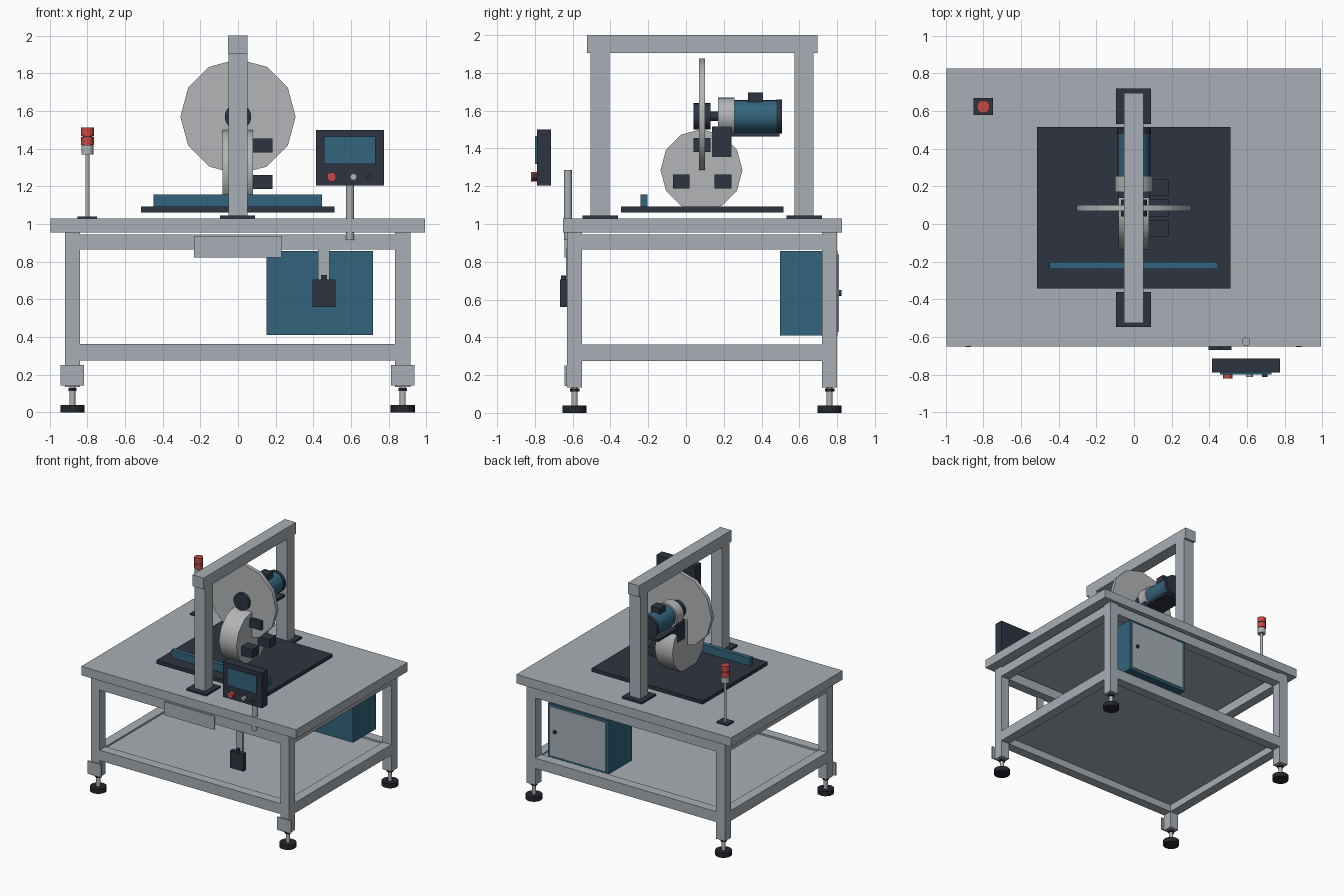
import bpy
import math

if "Cube" in bpy.data.objects:
    bpy.data.objects.remove(bpy.data.objects["Cube"])


def material(name, rgb):
    m = bpy.data.materials.new(name)
    m.diffuse_color = (*rgb, 1.0)
    m.use_nodes = True
    m.node_tree.nodes["Principled BSDF"].inputs["Base Color"].default_value = m.diffuse_color
    return m


GREY = material("painted_steel_grey", (0.39, 0.43, 0.46))
STEEL = material("bright_steel", (0.45, 0.46, 0.47))
DARK = material("dark_slate", (0.027, 0.034, 0.052))
BLACK = material("rubber_black", (0.017, 0.020, 0.026))
TEAL = material("machine_teal", (0.033, 0.130, 0.205))
RED = material("signal_red", (0.55, 0.065, 0.058))


def box(name, x, y, z, mat):
    """Box from (min, max) pairs on each axis."""
    bpy.ops.mesh.primitive_cube_add(size=1, location=[(a + b) / 2 for a, b in (x, y, z)])
    o = bpy.context.object
    o.scale = [b - a for a, b in (x, y, z)]
    bpy.ops.object.transform_apply(location=False, rotation=False, scale=True)
    o.name = name
    o.data.materials.append(mat)
    return o


def cyl(name, axis, centre, r, span, mat, sides=24):
    """Cylinder along an axis; centre holds the two other coordinates in order."""
    mid = (span[0] + span[1]) / 2
    i = "xyz".index(axis)
    loc = list(centre)
    loc.insert(i, mid)
    bpy.ops.mesh.primitive_cylinder_add(vertices=sides, radius=r, depth=span[1] - span[0], location=loc)
    o = bpy.context.object
    if sides == 12:  # put a vertex on the main directions
        o.rotation_euler.z = 0
    if axis == "x":
        o.rotation_euler = (0, math.pi / 2, 0)
    elif axis == "y":
        o.rotation_euler = (math.pi / 2, 0, 0)
    bpy.ops.object.transform_apply(location=False, rotation=True, scale=False)
    bpy.ops.object.shade_smooth_by_angle(angle=math.radians(40))
    o.name = name
    o.data.materials.append(mat)
    return o


# Table frame
box("table_top", (-0.995, 0.993), (-0.65, 0.825), (0.955, 1.03), GREY)
LEG_X = ((-0.92, -0.84), (0.835, 0.915))
LEG_Y = ((-0.63, -0.55), (0.72, 0.80))
for lx in LEG_X:
    for ly in LEG_Y:
        cx, cy = sum(lx) / 2, sum(ly) / 2
        box("table_leg", lx, ly, (0.135, 0.955), GREY)
        cyl("foot_stem", "z", (cx, cy), 0.016, (0.03, 0.14), STEEL, 16)
        cyl("foot_nut", "z", (cx, cy), 0.025, (0.112, 0.128), BLACK, 6)
        cyl("foot_pad", "z", (cx, cy), 0.064, (0, 0.038), BLACK)
    box("leg_plate", (cx - 0.063, cx + 0.063), (-0.642, -0.63), (0.143, 0.25), GREY)
for z in ((0.865, 0.945), (0.275, 0.362)):
    for ly in LEG_Y:
        box("long_rail", (-0.84, 0.835), ly, z, GREY)
    for lx in LEG_X:
        box("side_rail", lx, (-0.55, 0.72), z, GREY)
box("lower_shelf", (-0.86, 0.86), (-0.57, 0.74), (0.335, 0.348), GREY)

# Gantry
for cy in (-0.455, 0.625):
    box("gantry_post", (-0.05, 0.05), (cy - 0.05, cy + 0.05), (1.04, 1.905), GREY)
    box("gantry_foot", (-0.095, 0.09), (cy - 0.093, cy + 0.095), (1.03, 1.045), DARK)
box("gantry_beam", (-0.053, 0.05), (-0.525, 0.695), (1.905, 2.0), GREY)

# Work bed and fence
box("work_bed", (-0.515, 0.512), (-0.343, 0.515), (1.062, 1.092), DARK)
box("bed_fence", (-0.45, 0.447), (-0.24, -0.203), (1.092, 1.157), TEAL)

# Blade, hub, drum and its mounting blocks
cyl("saw_blade", "y", (0, 1.57), 0.306, (0.068, 0.1), STEEL, 12)
cyl("blade_hub", "y", (0, 1.57), 0.07, (0.04, 0.13), DARK)
cyl("blade_shaft", "y", (0, 1.57), 0.025, (0.1, 0.2), DARK, 16)
cyl("drum_guard", "x", (0.082, 1.285), 0.217, (-0.083, 0.08), STEEL, 12)
for y0, z0 in ((-0.07, 1.187), (0.152, 1.187), (0.041, 1.38)):
    box("guard_block", (0.078, 0.183), (y0, y0 + 0.088), (z0, z0 + 0.074), DARK)

# Motor
cyl("motor_flange", "y", (0, 1.57), 0.1, (0.17, 0.256), STEEL)
cyl("motor_body", "y", (0, 1.57), 0.086, (0.256, 0.478), TEAL)
cyl("motor_end_cap", "y", (0, 1.57), 0.09, (0.478, 0.507), DARK)
box("motor_terminal_box", (-0.04, 0.04), (0.328, 0.407), (1.64, 1.697), DARK)
box("motor_mount", (-0.09, 0.09), (0.235, 0.495), (1.463, 1.485), DARK)
box("motor_bracket", (-0.085, 0.085), (0.137, 0.24), (1.355, 1.515), DARK)

# Control panel on its pole
cyl("panel_pole", "z", (0.595, -0.625), 0.022, (0.915, 1.287), GREY)
box("panel_housing", (0.415, 0.775), (-0.79, -0.715), (1.205, 1.5), DARK)
box("panel_screen", (0.457, 0.73), (-0.799, -0.79), (1.318, 1.465), TEAL)
cyl("stop_button", "y", (0.497, 1.25), 0.025, (-0.82, -0.789), RED)
cyl("start_button", "y", (0.613, 1.25), 0.018, (-0.812, -0.789), STEEL)
cyl("selector_button", "y", (0.694, 1.25), 0.015, (-0.812, -0.789), DARK)

# Signal beacon
box("beacon_base", (-0.852, -0.748), (0.58, 0.668), (1.03, 1.04), DARK)
cyl("beacon_pole", "z", (-0.8, 0.623), 0.011, (1.04, 1.38), STEEL, 16)
cyl("beacon_collar", "z", (-0.8, 0.623), 0.032, (1.37, 1.417), STEEL)
cyl("beacon_spacer", "z", (-0.8, 0.623), 0.027, (1.417, 1.472), DARK)
for z in ((1.42, 1.462), (1.468, 1.512)):
    cyl("beacon_lamp", "z", (-0.8, 0.623), 0.034, z, RED)

# Electrical cabinet with a rear door
box("cabinet", (0.152, 0.717), (0.497, 0.803), (0.41, 0.857), TEAL)
box("cabinet_door", (0.178, 0.693), (0.803, 0.81), (0.43, 0.838), GREY)
cyl("cabinet_latch", "y", (0.645, 0.635), 0.015, (0.808, 0.822), DARK, 16)

# Front cover plate and foot switch box
box("front_cover", (-0.235, 0.23), (-0.642, -0.63), (0.823, 0.935), GREY)
box("switch_bracket", (0.425, 0.485), (-0.635, -0.615), (0.6, 0.867), GREY)
box("switch_box", (0.395, 0.517), (-0.668, -0.63), (0.56, 0.705), DARK)
cyl("switch_gland", "z", (0.457, -0.648), 0.014, (0.7, 0.728), DARK, 16)
